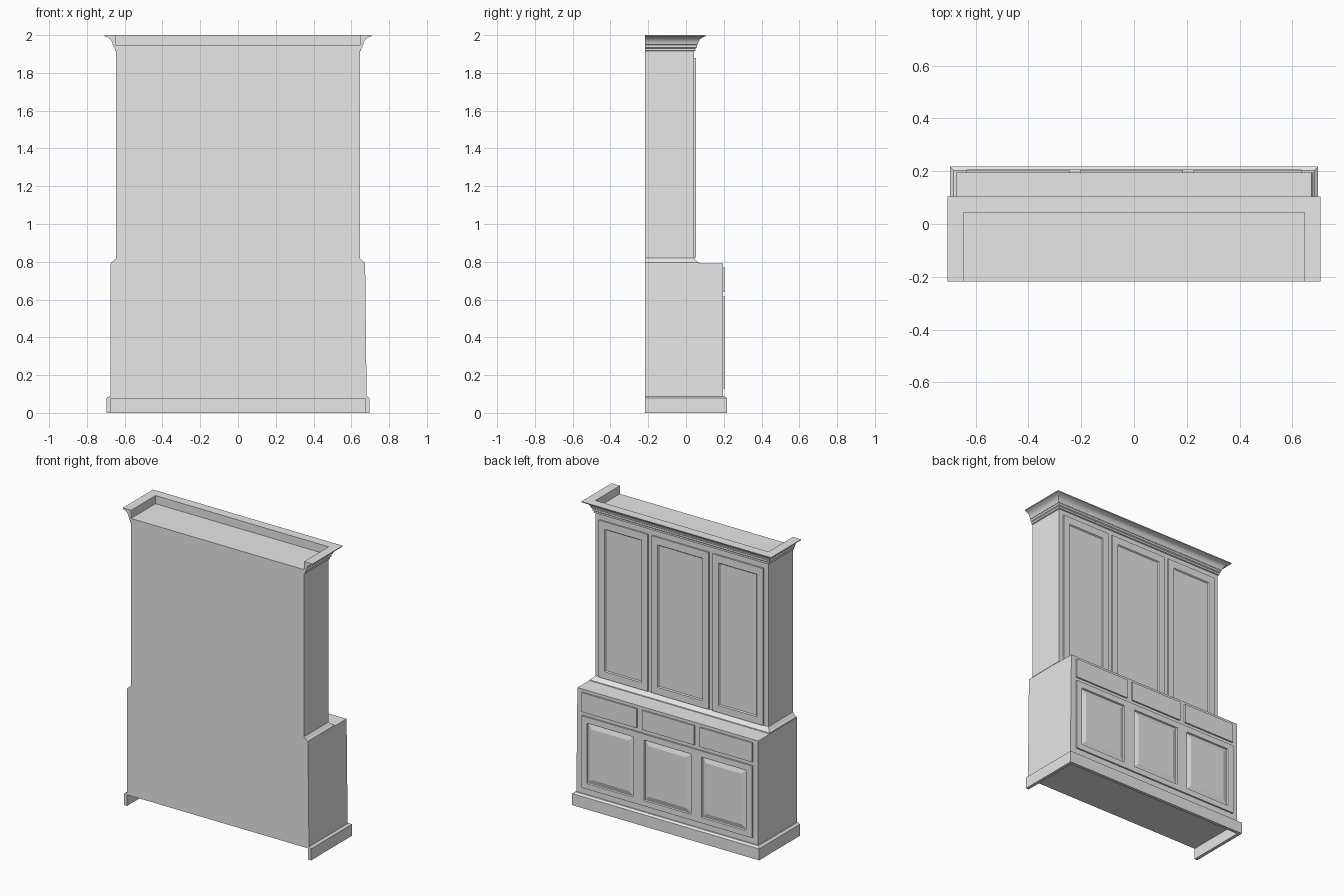
import bpy
import bmesh
import math

default = bpy.data.objects.get("Cube")
if default:
    bpy.data.objects.remove(default, do_unlink=True)

grey = bpy.data.materials.new("light grey")
grey.use_nodes = True
grey.diffuse_color = (0.8, 0.8, 0.8, 1)
grey.node_tree.nodes["Principled BSDF"].inputs["Base Color"].default_value = (0.8, 0.8, 0.8, 1)

BACK = -0.217
LOW_X, LOW_Y = 0.675, 0.195      # lower cabinet half width and door side
UP_X, UP_Y = 0.645, 0.043        # upper cabinet half width and door side


def finish(name, bm):
    mesh = bpy.data.meshes.new(name)
    bm.to_mesh(mesh)
    bm.free()
    mesh.materials.append(grey)
    ob = bpy.data.objects.new(name, mesh)
    bpy.context.collection.objects.link(ob)
    return ob


def box(name, half_x, y1, z0, z1):
    bm = bmesh.new()
    bmesh.ops.create_cube(bm, size=1)
    for v in bm.verts:
        v.co.x *= 2 * half_x
        v.co.y = y1 if v.co.y > 0 else BACK
        v.co.z = z1 if v.co.z > 0 else z0
    return finish(name, bm)


def moulding(name, profile, half_x, y1):
    """Sweep an (outset, height) profile round three sides with mitred corners."""
    bm = bmesh.new()
    rows = []
    for d, z in profile:
        x, y = half_x + d, y1 + d
        rows.append([bm.verts.new(p) for p in
                     ((x, BACK, z), (x, y, z), (-x, y, z), (-x, BACK, z))])
    for a, b in zip(rows, rows[1:] + rows[:1]):
        for i in range(3):
            bm.faces.new((a[i], a[i + 1], b[i + 1], b[i]))
    bm.faces.new([r[0] for r in rows])
    bm.faces.new([r[3] for r in rows])
    bmesh.ops.recalc_face_normals(bm, faces=bm.faces)
    return finish(name, bm)


def plate(name, xs, zs, y0, thick, steps=()):
    """Framed plate: cells at odd column and odd row become inset panels."""
    bm = bmesh.new()
    grid = [[bm.verts.new((x, y0 + thick, z)) for z in zs] for x in xs]
    panels = []
    for i in range(len(xs) - 1):
        for j in range(len(zs) - 1):
            f = bm.faces.new((grid[i][j], grid[i][j + 1],
                              grid[i + 1][j + 1], grid[i + 1][j]))
            if i % 2 and j % 2:
                panels.append(f)
    bm.normal_update()
    rim = [e for e in bm.edges if e.is_boundary]
    for v in [g for g in bmesh.ops.extrude_edge_only(bm, edges=rim)["geom"]
              if isinstance(g, bmesh.types.BMVert)]:
        v.co.y = y0 - 0.002
    bm.normal_update()
    for width, depth in steps:
        bmesh.ops.inset_individual(bm, faces=panels, thickness=width, depth=depth)
        bm.normal_update()
    bmesh.ops.recalc_face_normals(bm, faces=bm.faces)
    return finish(name, bm)


# Cabinet bodies; the lower one splays very slightly on one side
lower = box("lower_cabinet", LOW_X, LOW_Y, 0.075, 0.79)
for v in lower.data.vertices:
    if v.co.x > 0:
        v.co.x += 0.006 if v.co.z < 0.5 else -0.002
box("upper_cabinet", UP_X, UP_Y, 0.785, 1.945)

# Plinth, waist moulding and crown
moulding("plinth", [(0, 0), (0.022, 0), (0.022, 0.078), (0.008, 0.088), (0, 0.088)],
         LOW_X, LOW_Y)
moulding("waist_moulding", [(0, 0.788), (0.028, 0.788), (0.026, 0.795),
                            (0.016, 0.802), (0, 0.82)], UP_X, UP_Y)
crown = moulding("crown_moulding", [
    (0, 1.915), (0.007, 1.918), (0.007, 1.93), (0.014, 1.935), (0.014, 1.948),
    (0.019, 1.952), (0.023, 1.966), (0.031, 1.978), (0.044, 1.988),
    (0.061, 1.994), (0.062, 2.0), (0, 2.0)], UP_X, UP_Y)
bpy.ops.object.select_all(action='DESELECT')
crown.select_set(True)
bpy.context.view_layer.objects.active = crown
bpy.ops.object.shade_smooth_by_angle(angle=math.radians(32))

# Tall upper doors with recessed flat panels
for side, x0, x1 in (("right", -0.61, -0.235), ("middle", -0.205, 0.22),
                     ("left", 0.25, 0.615)):
    plate(side + "_upper_door", [x0, x0 + 0.045, x1 - 0.045, x1],
          [0.822, 0.87, 1.83, 1.88], UP_Y, 0.01, [(0.008, -0.007)])

# Plain drawer fronts
for side, x0, x1 in (("right", -0.635, -0.245), ("middle", -0.205, 0.185),
                     ("left", 0.225, 0.635)):
    plate(side + "_drawer", [x0, x1], [0.64, 0.77], LOW_Y, 0.01)

# Lower frame with three bevelled raised panels
plate("lower_door_frame",
      [-0.635, -0.59, -0.26, -0.18, 0.168, 0.25, 0.595, 0.635],
      [0.13, 0.168, 0.575, 0.615], LOW_Y, 0.011,
      [(0.005, -0.009), (0.006, 0), (0.036, 0.008)])
